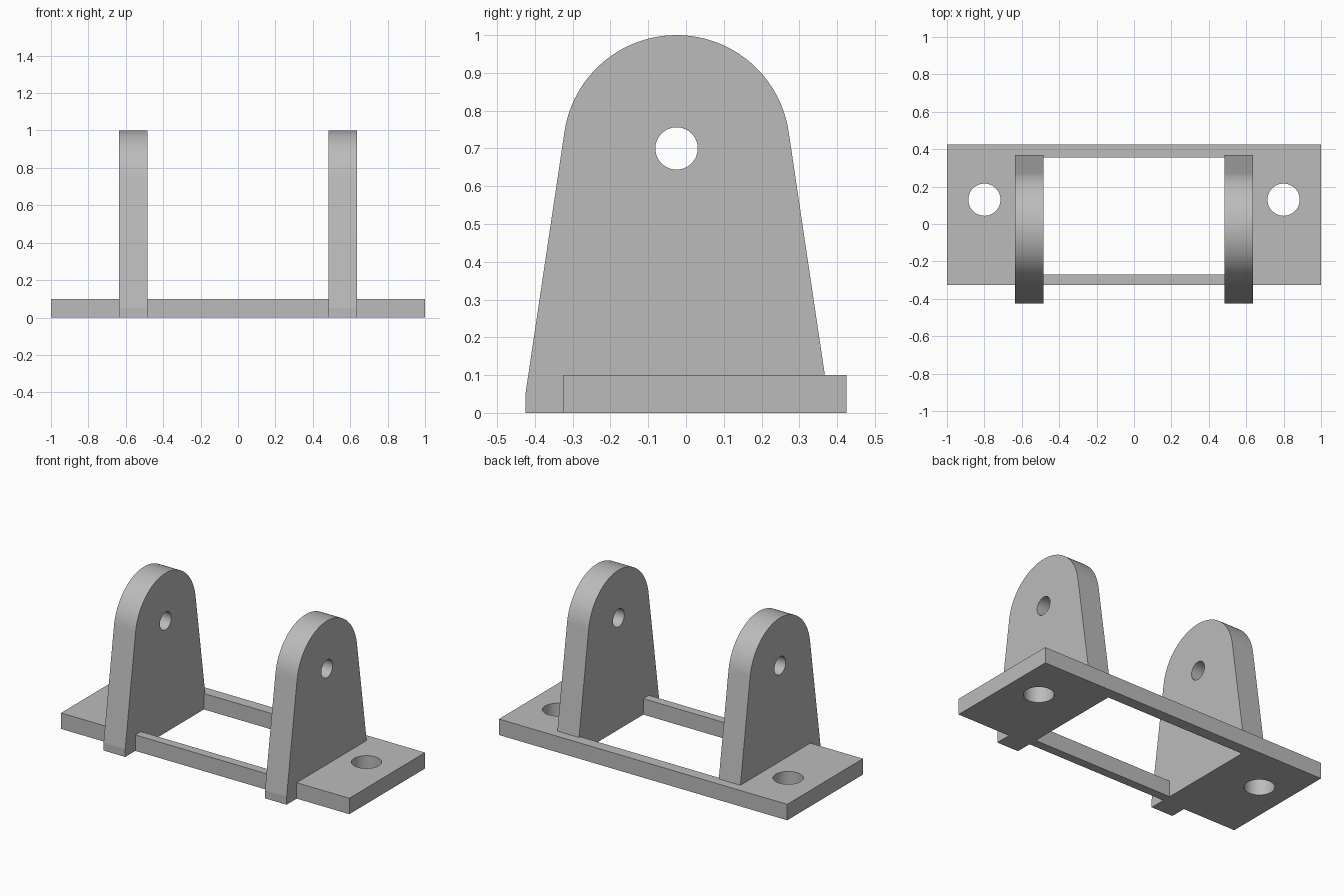
import bpy
import math

cube = bpy.data.objects.get("Cube")
if cube:
    bpy.data.objects.remove(cube, do_unlink=True)

grey = bpy.data.materials.new("plain_grey")
grey.use_nodes = True
colour = (0.5, 0.5, 0.5, 1)
grey.diffuse_color = colour
grey.node_tree.nodes["Principled BSDF"].inputs["Base Color"].default_value = colour


def prism(name, outline, start, end, axis="Z"):
    """Extrude a counter-clockwise outline along z (x, y) or along x (y, z)."""
    place = (lambda a, b, d: (a, b, d)) if axis == "Z" else (lambda a, b, d: (d, a, b))
    n = len(outline)
    verts = [place(a, b, d) for d in (start, end) for a, b in outline]
    faces = [tuple(reversed(range(n))), tuple(range(n, 2 * n))]
    faces += [(i, (i + 1) % n, (i + 1) % n + n, i + n) for i in range(n)]
    mesh = bpy.data.meshes.new(name)
    mesh.from_pydata(verts, [], faces)
    mesh.materials.append(grey)
    obj = bpy.data.objects.new(name, mesh)
    bpy.context.collection.objects.link(obj)
    return obj


def rectangle(x0, x1, y0, y1):
    return [(x0, y0), (x1, y0), (x1, y1), (x0, y1)]


def arc(cx, cy, radius, first, last, steps):
    angles = [math.radians(first + (last - first) * i / steps) for i in range(steps + 1)]
    return [(cx + radius * math.cos(a), cy + radius * math.sin(a)) for a in angles]


def circle(cx, cy, radius):
    return arc(cx, cy, radius, 0, 360, 64)[:-1]


def combine(target, other, operation):
    """Apply a boolean and discard the second solid."""
    bpy.context.view_layer.objects.active = target
    mod = target.modifiers.new(operation.lower(), "BOOLEAN")
    mod.operation = operation
    mod.solver = "EXACT"
    mod.object = other
    bpy.ops.object.modifier_apply(modifier=mod.name)
    bpy.data.objects.remove(other, do_unlink=True)


ARM_IN, ARM_OUT = 0.485, 0.635
PIVOT_Y, PIVOT_Z = -0.025, 0.7

# Base plate with its rectangular window
bracket = prism("bracket", rectangle(-1, 1, -0.325, 0.425), 0, 0.1)
window = prism("window_cutter", rectangle(-ARM_IN, ARM_IN, -0.27, 0.355), -0.1, 0.2)
combine(bracket, window, "DIFFERENCE")

# Tapered upright with a rounded top
upright = [(PIVOT_Y - 0.4, 0), (PIVOT_Y + 0.4, 0), (PIVOT_Y + 0.4, 0.05)]
upright += arc(PIVOT_Y, PIVOT_Z, 0.3, 8.6, 171.4, 48)
upright += [(PIVOT_Y - 0.4, 0.05)]

for side in (-1, 1):
    x0, x1 = sorted((side * ARM_IN, side * ARM_OUT))
    combine(bracket, prism("upright", upright, x0, x1, "X"), "UNION")
    # Mounting hole in the plate
    hole = prism("bolt_cutter", circle(side * 0.8, 0.13, 0.086), -0.1, 0.2)
    combine(bracket, hole, "DIFFERENCE")

# Pivot hole through both uprights
pivot = prism("pivot_cutter", circle(PIVOT_Y, PIVOT_Z, 0.056), -1, 1, "X")
combine(bracket, pivot, "DIFFERENCE")

# Smooth the curves and keep the edges crisp
bpy.ops.object.select_all(action="DESELECT")
bracket.select_set(True)
bpy.context.view_layer.objects.active = bracket
bpy.ops.object.shade_smooth_by_angle(angle=math.radians(7))
